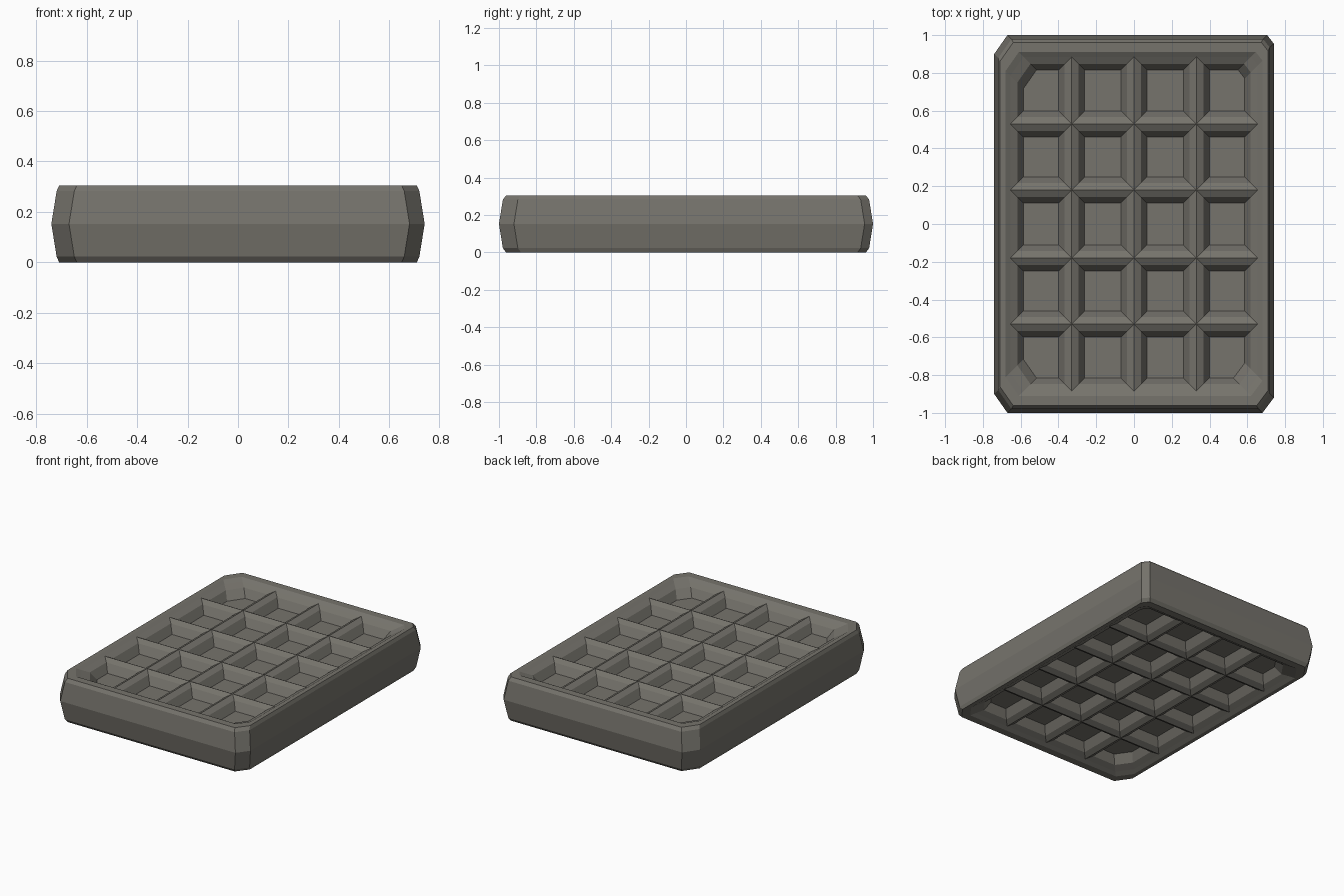
import bpy
import bmesh

cube = bpy.data.objects.get("Cube")
if cube:
    bpy.data.objects.remove(cube, do_unlink=True)

# Levels above the middle plane of the slab
TOP, RIDGE, SHOULDER, FLOOR = 0.1525, 0.1375, 0.1175, 0.062
RIM_X, RIM_Y = 0.68, 0.91
XS = [-0.655, -0.33, 0, 0.33, 0.655]
YS = [-0.885, -0.53, -0.18, 0.18, 0.53, 0.885]

# Size of the cut at each corner of the slab, by the signs of x and y
CUTS = {(-1, -1): (0.07, 0.1), (1, -1): (0.06, 0.08),
        (1, 1): (0.035, 0.045), (-1, 1): (0.07, 0.1)}
CORNERS = list(CUTS)

bm = bmesh.new()


def outline(x0, x1, y0, y1, level, cut_corners):
    """Counter-clockwise rectangle with some corners cut; level(sx, sy) gives z."""
    points = []
    for sx, sy in CORNERS:
        x, y = (x1 if sx > 0 else x0), (y1 if sy > 0 else y0)
        z = level(sx, sy)
        if (sx, sy) in cut_corners:
            cx, cy = CUTS[sx, sy]
            pair = [(x - sx * cx, y, z), (x, y - sy * cy, z)]
            points += pair[::-1] if sx * sy > 0 else pair
        else:
            points.append((x, y, z))
    return [bm.verts.new(p) for p in points]


def bridge(a, b, keep=lambda p, q: True):
    for i in range(len(a)):
        j = (i + 1) % len(a)
        if keep(a[i], a[j]):
            bm.faces.new((a[i], a[j], b[j], b[i]))


# Outer wall, from the widest middle line up to the bevelled top edge
wall = [outline(-x, x, -y, y, lambda sx, sy, z=z: z, CORNERS)
        for x, y, z in ((0.74, 1, 0), (0.719, 0.979, 0.13), (0.709, 0.962, TOP))]
bridge(wall[0], wall[1])
bridge(wall[1], wall[2])

# Grid of stepped pockets that meet in sharp ridges
columns, rows = len(XS) - 1, len(YS) - 1
for i in range(columns):
    for j in range(rows):
        x0, x1, y0, y1 = XS[i], XS[i + 1], YS[j], YS[j + 1]
        sides_x = {-1: i == 0, 1: i == columns - 1}
        sides_y = {-1: j == 0, 1: j == rows - 1}
        cuts = [c for c in CORNERS if sides_x[c[0]] and sides_y[c[1]]]

        def rim_level(sx, sy):
            return TOP if sides_x[sx] or sides_y[sy] else RIDGE

        rim = outline(-RIM_X if sides_x[-1] else x0, RIM_X if sides_x[1] else x1,
                      -RIM_Y if sides_y[-1] else y0, RIM_Y if sides_y[1] else y1,
                      rim_level, cuts)
        steps = [outline(x0 + d, x1 - d, y0 + d, y1 - d,
                         lambda sx, sy, z=z: z, cuts)
                 for d, z in ((0, RIDGE), (0.037, SHOULDER), (0.069, FLOOR))]
        bridge(rim, steps[0], lambda p, q: min(p.co.z, q.co.z) > TOP - 0.001)
        bridge(steps[0], steps[1])
        bridge(steps[1], steps[2])
        bm.faces.new(steps[2])

# Weld the pockets and close the flat rim around them
bmesh.ops.remove_doubles(bm, verts=bm.verts[:], dist=0.0005)
bmesh.ops.delete(bm, geom=[v for v in bm.verts if not v.link_faces], context='VERTS')
open_edges = [e for e in bm.edges if e.is_boundary
              and all(v.co.z > TOP - 0.001 for v in e.verts)]
bmesh.ops.triangle_fill(bm, edges=open_edges, use_beauty=True, normal=(0, 0, 1))

mesh = bpy.data.meshes.new("waffle_slab")
bm.to_mesh(mesh)
bm.free()

# Single dull grey material
grey = bpy.data.materials.new("warm grey")
grey.use_nodes = True
colour = (0.18, 0.172, 0.15, 1)
grey.diffuse_color = colour
bsdf = grey.node_tree.nodes["Principled BSDF"]
bsdf.inputs["Base Color"].default_value = colour
bsdf.inputs["Roughness"].default_value = 0.8
mesh.materials.append(grey)

# The underside repeats the top
slab = bpy.data.objects.new("waffle_slab", mesh)
bpy.context.collection.objects.link(slab)
slab.location.z = TOP
mirror = slab.modifiers.new("underside", 'MIRROR')
mirror.use_axis = (False, False, True)
mirror.use_clip = True
